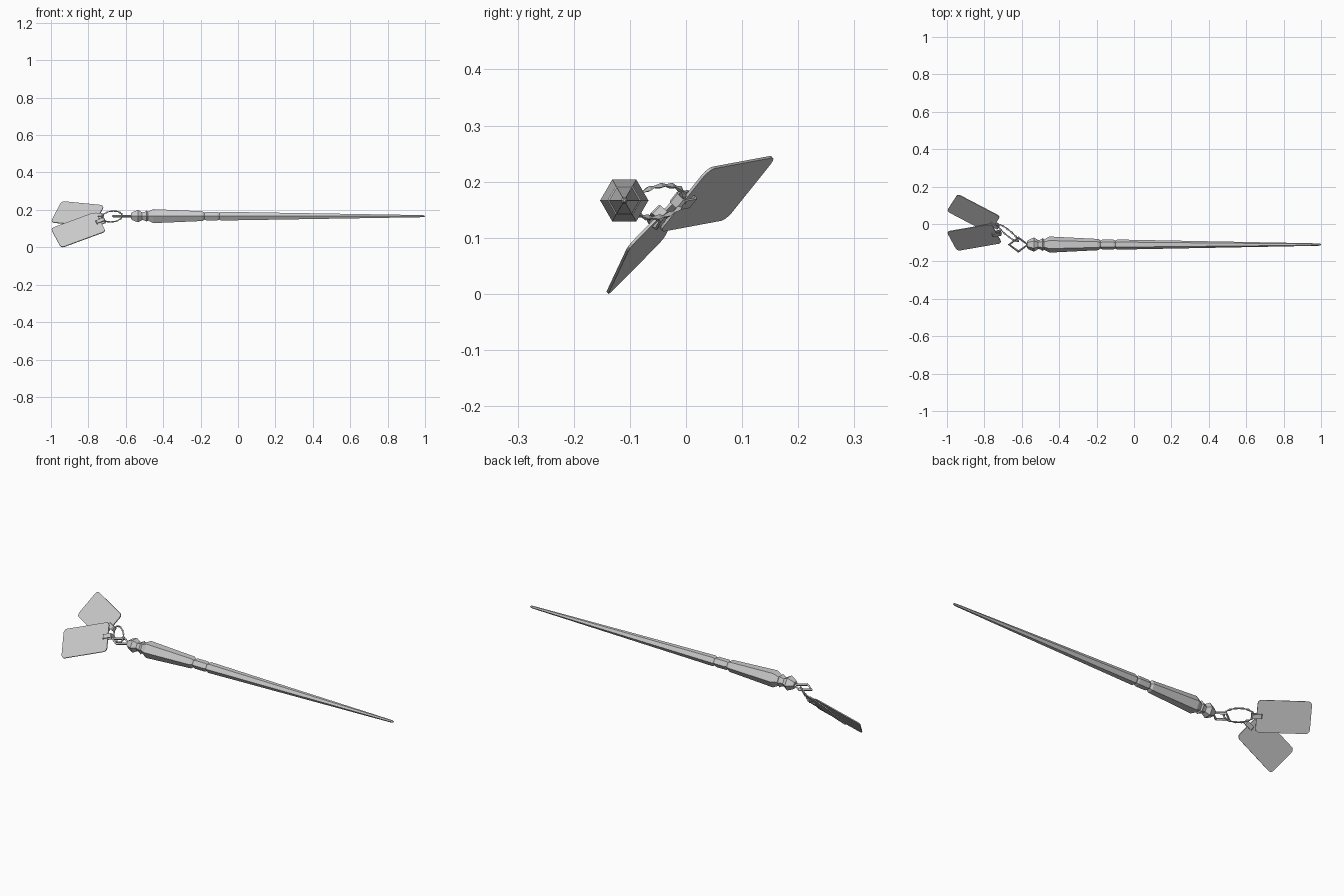
import bpy, bmesh, math
from mathutils import Vector

if "Cube" in bpy.data.objects:
    bpy.data.objects.remove(bpy.data.objects["Cube"])

AXIS = Vector((0, -0.11, 0.171))  # wand axis offset


def make_object(name, bm):
    bmesh.ops.recalc_face_normals(bm, faces=bm.faces)
    me = bpy.data.meshes.new(name)
    bm.to_mesh(me)
    bm.free()
    ob = bpy.data.objects.new(name, me)
    bpy.context.collection.objects.link(ob)
    return ob


def lathe(name, profile, sides=6):
    """Spin (x, radius) points around the wand axis, with capped ends."""
    bm = bmesh.new()
    rings = []
    for x, r in profile:
        ring = []
        for i in range(sides):
            a = 2 * math.pi * i / sides
            ring.append(bm.verts.new(AXIS + Vector((x, r * math.cos(a), r * math.sin(a)))))
        rings.append(ring)
    for p, q in zip(rings, rings[1:]):
        for i in range(sides):
            j = (i + 1) % sides
            bm.faces.new((p[i], p[j], q[j], q[i]))
    bm.faces.new(rings[0])
    bm.faces.new(rings[-1])
    return make_object(name, bm)


def loop_tube(name, centre, a, b, radii, sides=4, twist=0.0):
    """Closed tube on the ellipse centre + a cos t + b sin t, one ring per radius."""
    bm = bmesh.new()
    normal = a.cross(b).normalized()
    n = len(radii)
    rings = []
    for k, r in enumerate(radii):
        t = 2 * math.pi * k / n
        tangent = (b * math.cos(t) - a * math.sin(t)).normalized()
        out = tangent.cross(normal)
        p = centre + a * math.cos(t) + b * math.sin(t)
        ring = []
        for i in range(sides):
            w = 2 * math.pi * i / sides + twist
            ring.append(bm.verts.new(p + r * (out * math.cos(w) + normal * math.sin(w))))
        rings.append(ring)
    for k in range(n):
        p, q = rings[k], rings[(k + 1) % n]
        for i in range(sides):
            j = (i + 1) % sides
            bm.faces.new((p[i], p[j], q[j], q[i]))
    return make_object(name, bm)


def extruded(name, origin, u, v, outlines, thick):
    """Flat shape in the u, v plane (second outline = opening), given a depth."""
    n = u.cross(v).normalized()
    bm = bmesh.new()
    layers = [[[bm.verts.new(origin + u * x + v * y + n * h) for x, y in pts]
               for pts in outlines] for h in (-thick / 2, thick / 2)]
    m = len(outlines[0])
    for lay in layers:
        if len(lay) == 1:
            bm.faces.new(lay[0])
        else:
            for i in range(m):
                j = (i + 1) % m
                bm.faces.new((lay[0][i], lay[0][j], lay[1][j], lay[1][i]))
    for lo, hi in zip(*layers):
        for i in range(m):
            j = (i + 1) % m
            bm.faces.new((lo[i], lo[j], hi[j], hi[i]))
    return make_object(name, bm)


def rounded_rect(w, h, r, seg=3):
    pts = []
    for c, (sx, sy) in enumerate(((1, 1), (-1, 1), (-1, -1), (1, -1))):
        for k in range(seg + 1):
            a = math.pi / 2 * (c + k / seg)
            pts.append((sx * (w / 2 - r) + r * math.cos(a), sy * (h / 2 - r) + r * math.sin(a)))
    return pts


# Wand body: pommel, grip, collar and tapering shaft
lathe("pommel", [(-0.572, 0.018), (-0.562, 0.026), (-0.535, 0.038), (-0.512, 0.024),
                 (-0.500, 0.026), (-0.488, 0.034), (-0.480, 0.026)])
lathe("grip", [(-0.488, 0.024), (-0.452, 0.043), (-0.19, 0.030), (-0.178, 0.021)])
lathe("collar", [(-0.182, 0.020), (-0.170, 0.026), (-0.11, 0.026), (-0.098, 0.020)])
lathe("shaft", [(-0.102, 0.020), (-0.09, 0.027), (0.985, 0.0065), (0.995, 0.005), (0.999, 0.002)])

# Diamond link lying flat behind the pommel
loop_tube("diamond_link", AXIS + Vector((-0.618, 0, 0)), Vector((0.05, 0, 0)),
          Vector((0, 0.037, 0)), [0.007] * 4)

# Beaded chain loop
loop_tube("bead_chain", Vector((-0.673, -0.048, 0.169)), Vector((0.054, -0.044, 0)),
          Vector((0.008, 0.012, 0.029)), [0.006, 0.0025] * 14)

# Two thin tags, each with a small band folded over its inner edge
tags = (
    ("upper", (-0.858, 0.055, 0.183), (0.225, -0.118, -0.022), (0.06, 0.085, 0.108)),
    ("lower", (-0.854, -0.071, 0.097), (0.237, 0.041, 0.087), (-0.056, 0.098, 0.099)),
)
for label, c, u, v in tags:
    c, u, v = Vector(c), Vector(u).normalized(), Vector(v)
    v = (v - u * v.dot(u)).normalized()
    n = u.cross(v)
    extruded(label + "_tag", c, u, v, [rounded_rect(0.258, 0.155, 0.018)], 0.005)
    extruded(label + "_band", c + u * 0.129, u, n,
             [rounded_rect(0.05, 0.024, 0.004, 1), rounded_rect(0.042, 0.016, 0.003, 1)], 0.022)

# Rest the model on z = 0
bpy.context.view_layer.update()
objs = list(bpy.context.scene.objects)
low = min(vert.co.z for ob in objs for vert in ob.data.vertices)
for ob in objs:
    ob.location.z -= low
